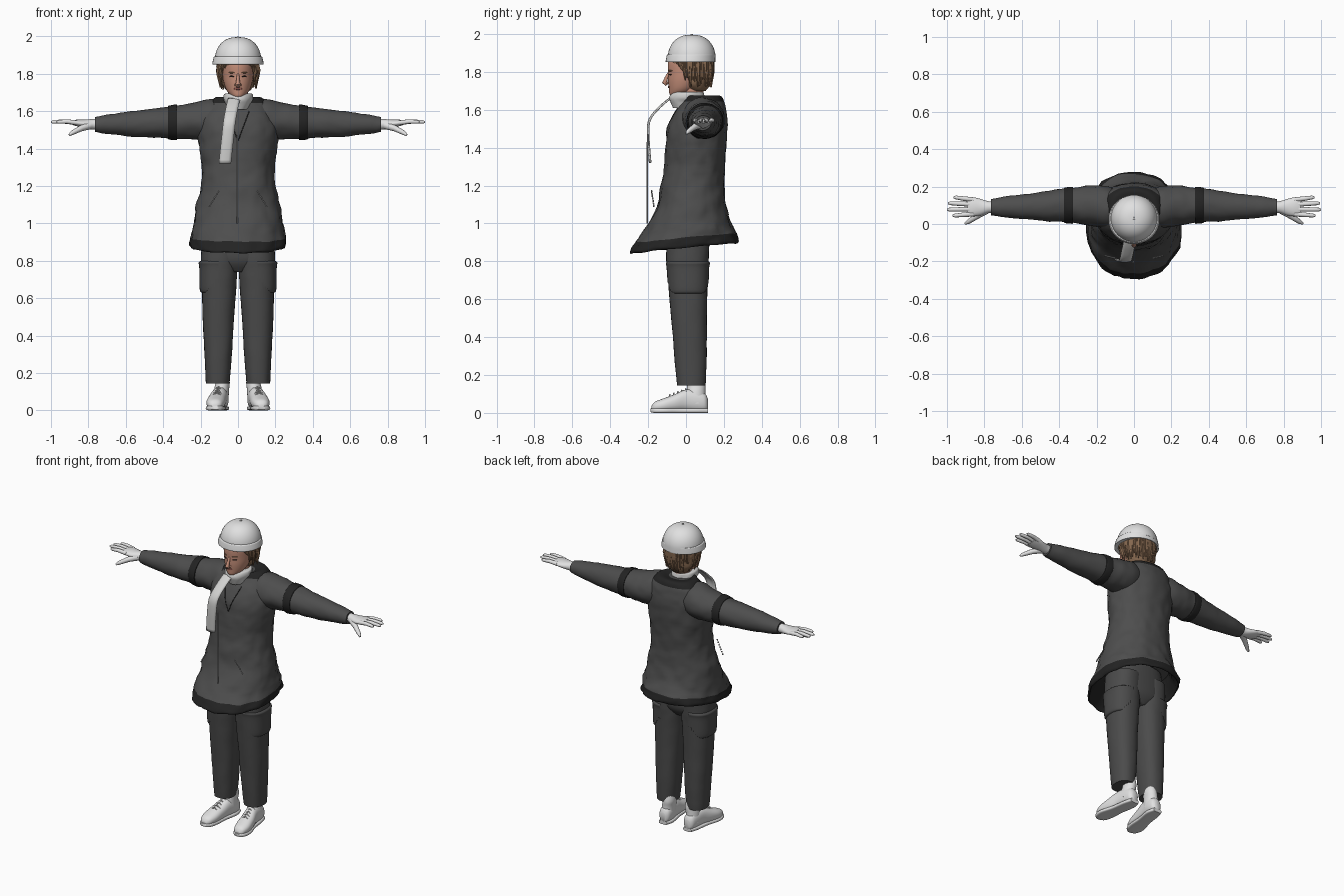
import bpy, bmesh, math, random
from mathutils import Vector, noise
from mathutils.bvhtree import BVHTree

random.seed(4)
if "Cube" in bpy.data.objects:
    bpy.data.objects.remove(bpy.data.objects["Cube"])


def material(name, r, g, b):
    m = bpy.data.materials.new(name)
    m.use_nodes = True
    m.diffuse_color = (r, g, b, 1)
    bsdf = m.node_tree.nodes["Principled BSDF"]
    bsdf.inputs["Base Color"].default_value = (r, g, b, 1)
    bsdf.inputs["Roughness"].default_value = 0.8
    return m


CLOTH = material("jacket_grey", .075, .075, .075)
TRIM = material("trim_black", .017, .017, .017)
PANTS = material("trouser_grey", .07, .07, .07)
WHITE = material("white", .75, .75, .75)
SCARF = material("scarf_white", .65, .65, .64)
SKIN = material("skin", .55, .27, .19)
HAIR = material("hair_brown", .24, .14, .08)
LIPS = material("lip_red", .33, .11, .09)
DARK = material("eye_dark", .03, .02, .018)
METAL = material("zip_metal", .4, .4, .4)


def smooth(obj, angle=50):
    bpy.ops.object.select_all(action='DESELECT')
    obj.select_set(True)
    bpy.context.view_layer.objects.active = obj
    bpy.ops.object.shade_smooth_by_angle(angle=math.radians(angle))


def spline_keys(keys, steps):
    """Catmull-Rom blend of the section table."""
    out = []
    for i in range(len(keys) - 1):
        a, b = keys[max(i - 1, 0)], keys[i]
        c, d = keys[i + 1], keys[min(i + 2, len(keys) - 1)]
        for j in range(steps):
            t = j / steps
            out.append((i + t, [q + .5 * t * (r - p + t * (2*p - 5*q + 4*r - s + t * (3*(q - r) + s - p)))
                                for p, q, r, s in zip(a, b, c, d)]))
    return out + [(len(keys) - 1, keys[-1])]


def loft(name, keys, mats, axis='z', side=1, n=32, steps=4, power=2,
         bump=0, tilt=None, rule=None, keep=None):
    """Skin oval sections (position, centre a, centre b, radius a, radius b)."""
    bm = bmesh.new()
    rings, pos = [], []
    for k, (t, ca, cb, ra, rb) in spline_keys(keys, steps):
        ring = []
        for i in range(n):
            a = math.tau * i / n
            c, s = math.cos(a), math.sin(a)
            u = math.copysign(abs(c) ** (2 / power), c) * ra
            v = math.copysign(abs(s) ** (2 / power), s) * rb
            p, q = ca + u, cb + v
            co = {'z': Vector((p, q, t)), 'x': Vector((t, p, q)), 'y': Vector((p, t, q))}[axis]
            if bump:
                w = 1 + bump * noise.noise(co * 14) + bump * .6 * noise.noise(co * 31)
                p, q = ca + u * w, cb + v * w
                co = {'z': Vector((p, q, t)), 'x': Vector((t, p, q)), 'y': Vector((p, t, q))}[axis]
            if tilt:
                co.z += tilt(co)
            co.x *= side
            ring.append(bm.verts.new(co))
        rings.append(ring)
        pos.append(k)
    for r in range(len(rings) - 1):
        for i in range(n):
            j = (i + 1) % n
            f = bm.faces.new((rings[r][i], rings[r][j], rings[r + 1][j], rings[r + 1][i]))
            if rule:
                f.material_index = rule((pos[r] + pos[r + 1]) / 2, f.calc_center_median())
    bm.faces.new(rings[0])
    bm.faces.new(rings[-1])
    if keep:
        drop = [f for f in bm.faces if not keep(f.calc_center_median())]
        bmesh.ops.delete(bm, geom=drop, context='FACES')
    bmesh.ops.recalc_face_normals(bm, faces=bm.faces)
    mesh = bpy.data.meshes.new(name)
    bm.to_mesh(mesh)
    bm.free()
    for m in mats:
        mesh.materials.append(m)
    obj = bpy.data.objects.new(name, mesh)
    bpy.context.collection.objects.link(obj)
    smooth(obj)
    return obj


def tubes(name, paths, mat, res=2):
    """Round tapered strands; each path is a list of (x, y, z, radius)."""
    cu = bpy.data.curves.new(name, 'CURVE')
    cu.dimensions, cu.bevel_depth, cu.bevel_resolution = '3D', 1, res
    cu.use_fill_caps = True
    for path in paths:
        sp = cu.splines.new('POLY')
        sp.points.add(len(path) - 1)
        for pt, (x, y, z, r) in zip(sp.points, path):
            pt.co, pt.radius = (x, y, z, 1), r
    cu.materials.append(mat)
    obj = bpy.data.objects.new(name, cu)
    bpy.context.collection.objects.link(obj)
    bpy.ops.object.select_all(action='DESELECT')
    obj.select_set(True)
    bpy.context.view_layer.objects.active = obj
    bpy.ops.object.convert(target='MESH')
    smooth(bpy.context.object)


def front_of(obj):
    """Function giving the front surface depth at (x, z)."""
    tree = BVHTree.FromPolygons([v.co for v in obj.data.vertices],
                                [tuple(p.vertices) for p in obj.data.polygons])
    return lambda x, z: tree.ray_cast(Vector((x, -1, z)), Vector((0, 1, 0)))[0].y


# Flared jacket with rolled dark hem and dark collar
jacket = loft("jacket", [
    (1.0, 0, .02, .2, .18), (.9, 0, -.005, .235, .262), (.872, 0, -.007, .245, .28),
    (.885, 0, -.007, .258, .29), (.925, 0, 0, .253, .268), (1.0, 0, .013, .24, .218),
    (1.1, 0, .03, .224, .182), (1.2, 0, .035, .2, .167), (1.3, 0, .045, .194, .16),
    (1.4, 0, .052, .207, .16), (1.5, 0, .06, .213, .158), (1.58, 0, .075, .2, .14),
    (1.635, 0, .09, .165, .115), (1.675, 0, .09, .12, .09), (1.665, 0, .06, .07, .06)],
    [CLOTH, TRIM], n=64, steps=5, power=2.15, bump=.04,
    tilt=lambda c: .1 * c.y * max(0, min(1, (1.15 - c.z) / .25)) + .008 * noise.noise(c * 9) * (c.z < 1),
    rule=lambda k, c: int(k < 4 or c.z > 1.642))
depth = front_of(jacket)
tubes("lapel_seams", [[(s * .06 * (1 - i / 8), depth(s * .06 * (1 - i / 8), 1.6 - .02 * i), 1.6 - .02 * i, .0025)
                       for i in range(9)] for s in (1, -1)], TRIM)

# Zips stand a little proud of the cloth
tubes("front_zip", [[(-.004, -.205, 1.0, .004), (-.004, -.203, 1.47, .004)]], METAL)
tubes("pocket_zips", [[(s * (.102 + .008 * i), -.182 + .002 * i, 1.175 - .013 * i, .004),
                       (s * (.107 + .008 * i), -.181 + .002 * i, 1.166 - .013 * i, .004)]
                      for s in (1, -1) for i in range(7)], METAL)

for s, tag in ((1, "left"), (-1, "right")):
    # Sleeve and arm band
    loft(tag + "_sleeve", [
        (.06, .085, 1.555, .09, .09), (.15, .09, 1.555, .112, .108), (.25, .1, 1.545, .102, .098),
        (.36, .1, 1.54, .09, .086), (.55, .093, 1.532, .072, .069), (.7, .09, 1.53, .054, .051),
        (.765, .09, 1.53, .043, .04)], [CLOTH], 'x', s, n=32, steps=6, bump=.06)
    loft(tag + "_arm_band", [
        (.325, .1, 1.541, .093, .089), (.33, .1, 1.541, .099, .095),
        (.37, .1, 1.54, .094, .09), (.375, .1, 1.54, .087, .084)], [TRIM], 'x', s, bump=.03)

    # Gloved hand
    loft(tag + "_palm", [
        (.74, .09, 1.53, .03, .028), (.78, .09, 1.53, .032, .028), (.82, .09, 1.532, .044, .023),
        (.86, .092, 1.537, .051, .018), (.89, .092, 1.54, .045, .011)], [WHITE], 'x', s, n=20)
    fingers = [[(s * .86, y, 1.538, .013), (s * (.86 + tip) / 2, y + dy / 2, 1.545, .012),
                (s * (tip - .012), y + dy, 1.543, .010), (s * tip, y + dy, 1.542, .005)]
               for y, dy, tip in ((.053, -.008, .97), (.079, -.002, 1.0), (.105, .006, .995), (.13, .012, .965))]
    thumb = [(s * .79, .075, 1.525, .022), (s * .84, .042, 1.508, .016),
             (s * .885, .012, 1.485, .012), (s * .902, .002, 1.473, .006)]
    tubes(tag + "_fingers", fingers + [thumb], WHITE, 3)

    # Trouser leg and side cargo pocket
    leg = [(.145, .108, .028, .063, .076), (.3, .106, .024, .073, .086), (.5, .104, .016, .084, .094),
           (.7, .1, .01, .094, .105), (.8, .099, .008, .098, .112), (.92, .095, .01, .1, .112)]
    loft(tag + "_trouser_leg", leg, [PANTS], 'z', s, n=32, steps=5, power=2.3, bump=.025)
    loft(tag + "_cargo_pocket", [
        (.63, .105, .012, .088, .098), (.65, .105, .012, .1, .106), (.76, .104, .01, .103, .112),
        (.79, .104, .01, .106, .116), (.8, .104, .01, .095, .108)], [PANTS], 'z', s, n=48, steps=6,
        power=2.3, keep=lambda c: abs(c.x) > .1 and c.z > .62 + 1.2 * max(0, .18 - abs(c.x)))

    # Shoe with sole, ankle and laces
    loft(tag + "_shoe", [
        (-.182, .124, .022, .016, .014), (-.165, .123, .032, .036, .026), (-.12, .12, .04, .049, .036),
        (-.06, .112, .052, .048, .046), (0, .1, .066, .043, .058), (.06, .092, .062, .042, .058),
        (.1, .09, .055, .035, .048), (.115, .09, .045, .018, .03)], [WHITE], 'y', s, n=24, power=2.3)
    loft(tag + "_sole", [
        (-.187, .124, .014, .018, .01), (-.165, .123, .013, .041, .013), (-.11, .12, .012, .052, .012),
        (-.03, .106, .012, .043, .012), (.06, .092, .012, .044, .012), (.115, .09, .012, .03, .012)],
        [WHITE], 'y', s, n=24, power=4)
    loft(tag + "_ankle", [
        (.05, .093, .05, .042, .055), (.11, .088, .052, .04, .05), (.15, .082, .055, .038, .048),
        (.2, .085, .05, .034, .042)], [WHITE], 'z', s, n=24)
    tubes(tag + "_laces", [[(s * (cx - d), y, z - .012, .004), (s * cx, y, z + .004, .004),
                            (s * (cx + d), y, z - .012, .004)]
                           for i in range(5) for cx, d, y, z in
                           [(.114 - .003 * i, .025, -.085 + .021 * i, .091 + .008 * i)]], SCARF, 1)

loft("trouser_hips", [(.74, 0, .01, .06, .07), (.8, 0, .01, .17, .108), (.9, 0, .01, .185, .112),
                      (.99, 0, .015, .17, .11)], [PANTS], power=2.4)

# Neck, head and face
loft("neck", [(1.6, 0, .04, .06, .06), (1.68, 0, .035, .054, .058), (1.76, 0, .035, .056, .06)], [SKIN])
head = loft("head", [
    (1.67, 0, -.05, .02, .024), (1.682, 0, -.04, .037, .047), (1.71, 0, -.02, .06, .07),
    (1.75, 0, -.002, .075, .092), (1.79, 0, .012, .082, .106), (1.85, 0, .02, .085, .115),
    (1.9, 0, .025, .075, .1)], [SKIN], n=40)
face = front_of(head)


def plate(name, x, z, w, h, mat, lift=0):
    bpy.ops.mesh.primitive_uv_sphere_add(segments=16, ring_count=8, radius=1,
                                         location=(x, face(x, z) - lift, z))
    obj = bpy.context.object
    obj.name = name
    obj.scale = (w, .0045, h)
    obj.rotation_euler.z = math.atan2(face(x + .01, z) - face(x - .01, z), .02)
    obj.data.materials.append(mat)
    smooth(obj)


for s, tag in ((1, "left"), (-1, "right")):
    plate(tag + "_eye", s * .034, 1.786, .015, .004, DARK)
    plate(tag + "_eyebrow", s * .036, 1.806, .02, .0035, HAIR)
plate("mouth", 0, 1.72, .024, .006, LIPS)
tubes("nose", [[(0, -.088, 1.8, .006), (0, -.103, 1.77, .009), (0, -.113, 1.745, .013), (0, -.1, 1.733, .01)],
               [(-.016, -.095, 1.741, .006), (0, -.104, 1.741, .01), (.016, -.095, 1.741, .006)]], SKIN, 4)

# Hair cap and loose locks below the helmet
loft("hair", [(1.7, 0, .06, .05, .045), (1.735, 0, .055, .082, .07), (1.79, 0, .055, .1, .08),
              (1.84, 0, .04, .105, .1), (1.89, 0, .03, .1, .105)], [HAIR], n=40, bump=.15)
locks = []
for i in range(64):
    a = math.tau * i / 64
    c, d = math.cos(a), math.sin(a)
    drop = .035 if d < -.45 else .11
    drop *= random.uniform(.75, 1.2)
    out = random.uniform(-.008, .01)
    locks.append([(c * .096, .03 + d * .107, 1.875, .013),
                  (c * (.104 + out), .032 + d * .108, 1.875 - drop * .6, .012),
                  (c * (.094 + out), .035 + d * .098, 1.86 - drop * 1.1, .003)])
tubes("hair_locks", locks, HAIR, 1)

# Helmet: domed shell, flared band, top button
loft("helmet_shell", [(1.875 + .121 * math.sin(a), 0, .03, .122 * math.cos(a) ** .85 + .002, .124 * math.cos(a) ** .85 + .002)
                      for a in (math.pi / 2 * i / 10 for i in range(10))]
     + [(1.996, 0, .03, .004, .004)], [WHITE], n=40, steps=2)
loft("helmet_band", [(1.853, 0, .024, .125, .12), (1.851, 0, .024, .136, .13), (1.858, 0, .024, .137, .131),
                     (1.885, 0, .026, .131, .128), (1.892, 0, .027, .128, .126), (1.893, 0, .028, .119, .12)],
     [WHITE], n=40, steps=2)
tubes("helmet_button", [[(0, .03, 1.99, .008), (0, .03, 2.0, .006)]], SCARF)

# Neck scarf and its loose hanging end
loft("scarf_wrap", [(1.61, 0, .012, .062, .08), (1.64, 0, .008, .068, .088), (1.665, 0, .006, .078, .092),
                    (1.69, 0, .01, .076, .085), (1.695, 0, .015, .062, .07)], [SCARF], bump=.08)
bm = bmesh.new()
last = None
for k, (x, y, z) in spline_keys([(-.02, -.075, 1.67), (-.032, -.135, 1.62), (-.045, -.192, 1.55),
                                 (-.055, -.2, 1.46), (-.07, -.19, 1.32)], 5):
    row = [bm.verts.new((x + w * .033, y - .006 * (1 - w * w), z)) for w in (-1, -.5, 0, .5, 1)]
    for i in range(4 if last else 0):
        bm.faces.new((last[i], row[i], row[i + 1], last[i + 1]))
    last = row
mesh = bpy.data.meshes.new("scarf_end")
bm.to_mesh(mesh)
bm.free()
mesh.materials.append(SCARF)
scarf = bpy.data.objects.new("scarf_end", mesh)
bpy.context.collection.objects.link(scarf)
scarf.modifiers.new("thickness", 'SOLIDIFY').thickness = .008
smooth(scarf)
